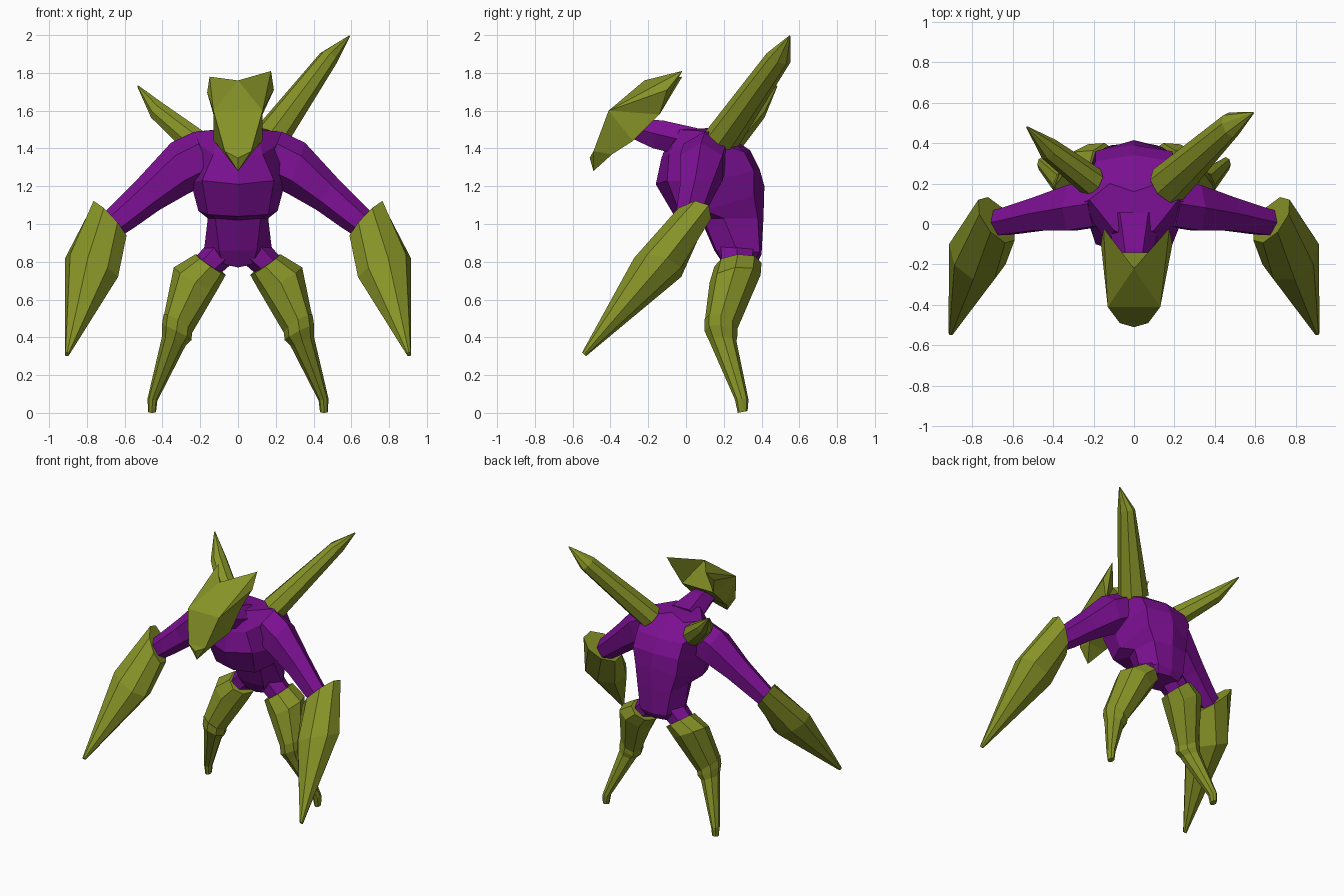
import bpy, bmesh, math
from mathutils import Vector

cube = bpy.data.objects.get("Cube")
if cube:
    bpy.data.objects.remove(cube, do_unlink=True)


def make_material(name, color):
    m = bpy.data.materials.new(name)
    m.use_nodes = True
    m.diffuse_color = color
    bsdf = next(n for n in m.node_tree.nodes if n.type == 'BSDF_PRINCIPLED')
    bsdf.inputs["Base Color"].default_value = color
    return m


OLIVE = make_material("olive shell", (0.24, 0.29, 0.02, 1))
PURPLE = make_material("purple skin", (0.20, 0.005, 0.29, 1))


def finish(bm, name, mat):
    bmesh.ops.remove_doubles(bm, verts=bm.verts, dist=0.0005)
    bmesh.ops.recalc_face_normals(bm, faces=bm.faces)
    me = bpy.data.meshes.new(name)
    bm.to_mesh(me)
    bm.free()
    me.materials.append(mat)
    ob = bpy.data.objects.new(name, me)
    bpy.context.collection.objects.link(ob)
    return ob


def skin(name, mat, rings):
    """Bridge equal-length rings of points and cap both ends."""
    bm = bmesh.new()
    loops = [[bm.verts.new(p) for p in ring] for ring in rings]
    n = len(loops[0])
    for a, b in zip(loops, loops[1:]):
        for i in range(n):
            j = (i + 1) % n
            bm.faces.new((a[i], a[j], b[j], b[i]))
    bm.faces.new(loops[0])
    bm.faces.new(loops[-1])
    return finish(bm, name, mat)


def limb(name, mat, sections, side=1, n=8):
    """Tube through elliptical sections given as centre and two half axes."""
    rings = []
    for c, u, v in sections:
        c, u, v = Vector(c), Vector(u), Vector(v)
        ring = []
        for i in range(n):
            a = 2 * math.pi * i / n
            p = c + u * math.cos(a) + v * math.sin(a)
            ring.append((p.x * side, p.y, p.z))
        rings.append(ring)
    return skin(name, mat, rings)


# Torso: each level holds front centre, front corner, side, back corner, back centre
levels = [
    [(0, .21, .77), (.08, .20, .79), (.14, .27, .80), (.09, .36, .80), (0, .38, .80)],
    [(0, .15, .86), (.10, .16, .86), (.18, .27, .86), (.11, .39, .85), (0, .40, .84)],
    [(0, .08, 1.02), (.12, .09, 1.03), (.16, .20, 1.03), (.14, .38, 1.03), (0, .41, 1.03)],
    [(0, -.06, 1.04), (.16, -.03, 1.05), (.21, .10, 1.07), (.17, .36, 1.15), (0, .415, 1.20)],
    [(0, -.16, 1.21), (.19, -.10, 1.23), (.25, .08, 1.22), (.19, .36, 1.28), (0, .39, 1.29)],
    [(0, -.13, 1.35), (.13, -.09, 1.37), (.27, .10, 1.46), (.19, .31, 1.38), (0, .34, 1.39)],
    [(0, -.08, 1.48), (.10, -.03, 1.50), (.22, .12, 1.49), (.12, .20, 1.48), (0, .16, 1.51)],
]
skin("torso", PURPLE,
     [r + [(-x, y, z) for x, y, z in reversed(r[1:4])] for r in levels])

# Neck
limb("neck", PURPLE, [
    ((0, .04, 1.43), (.14, 0, 0), (0, .02, .09)),
    ((0, -.15, 1.475), (.09, 0, 0), (0, .03, .085)),
    ((0, -.25, 1.50), (.08, 0, 0), (0, .03, .06)),
], n=6)

# Head shield: a broad face plate with swept horns and a pointed chin
bm = bmesh.new()
notch = bm.verts.new((0, -.22, 1.76))
lip = bm.verts.new((0, -.51, 1.35))
chin = bm.verts.new((0, -.49, 1.28))
back = {}
for side, wide, dz in ((1, 1.0, 0), (-1, .86, -.03)):
    pts = [(.175 * wide, -.02, 1.81 + dz), (.13, -.41, 1.60), (.07, -.49, 1.385),
           (.19 * wide, -.10, 1.71 + dz / 2), (.13, -.14, 1.58),
           (.13, -.28, 1.44), (.07, -.39, 1.37)]
    horn, brow, cheek, temple, jaw, low, under = [
        bm.verts.new((x * side, y, z)) for x, y, z in pts]
    for f in ((notch, horn, brow), (horn, temple, brow), (temple, jaw, brow),
              (jaw, low, brow), (low, under, cheek, brow),
              (cheek, under, chin), (cheek, chin, lip),
              (notch, jaw, horn), (horn, jaw, temple)):
        bm.faces.new(f)
    back[side] = (brow, cheek, jaw, low, under)
(lb, lc, lj, ll, lu), (rb, rc, rj, rl, ru) = back[1], back[-1]
for f in ((notch, lb, rb), (lb, lc, rc, rb), (lc, lip, rc),
          (notch, lj, rj), (lj, ll, rl, rj), (ll, lu, ru, rl), (lu, chin, ru)):
    bm.faces.new(f)
finish(bm, "head_shield", OLIVE)

# Paired limbs
for side, tag in ((1, "left"), (-1, "right")):
    limb(tag + "_arm", PURPLE, [
        ((.18, .10, 1.36), (.05, 0, .13), (0, .13, 0)),
        ((.31, .08, 1.295), (.045, 0, .135), (0, .13, 0)),
        ((.47, .05, 1.16), (.055, 0, .085), (0, .095, 0)),
        ((.60, .02, 1.05), (.05, 0, .07), (0, .08, 0)),
        ((.70, 0, .97), (.04, 0, .06), (0, .07, 0)),
    ], side, 6)
    limb(tag + "_claw", OLIVE, [
        ((.68, .02, 1.02), (.09, .10, .08), (.03, -.06, .065)),
        ((.775, -.15, .77), (.14, .05, .05), (.02, -.125, .05)),
        ((.905, -.54, .31), (.012, 0, 0), (0, -.01, .01)),
    ], side)
    limb(tag + "_hip", PURPLE, [
        ((.08, .27, .86), (.07, 0, .05), (0, .10, 0)),
        ((.19, .27, .75), (.06, 0, .045), (0, .09, 0)),
    ], side, 6)
    limb(tag + "_thigh", OLIVE, [
        ((.145, .275, .785), (.08, 0, .055), (0, .125, .01)),
        ((.225, .26, .71), (.115, 0, .06), (0, .135, .02)),
        ((.32, .185, .465), (.072, 0, .05), (0, .085, -.025)),
    ], side)
    limb(tag + "_shin", OLIVE, [
        ((.318, .185, .475), (.076, 0, .045), (0, .088, -.02)),
        ((.325, .185, .425), (.078, 0, .04), (0, .088, -.01)),
        ((.34, .195, .38), (.062, 0, .025), (0, .072, 0)),
        ((.453, .295, .07), (.026, 0, .006), (0, .036, 0)),
        ((.455, .30, .005), (.021, 0, 0), (0, .026, .005)),
    ], side)

# Back spikes, one long and one short
limb("left_back_spike", OLIVE, [
    ((.165, .19, 1.45), (.07, -.08, 0), (.05, .04, -.06)),
    ((.48, .49, 1.88), (.038, -.048, 0), (.025, .04, -.035)),
    ((.59, .55, 1.995), (.003, -.003, 0), (.002, .002, -.003)),
])
limb("right_back_spike", OLIVE, [
    ((-.21, .21, 1.42), (.045, .06, 0), (.035, -.03, .065)),
    ((-.42, .37, 1.595), (.035, .045, 0), (.022, -.02, .045)),
    ((-.53, .48, 1.73), (.003, .003, 0), (.002, -.002, .003)),
])
